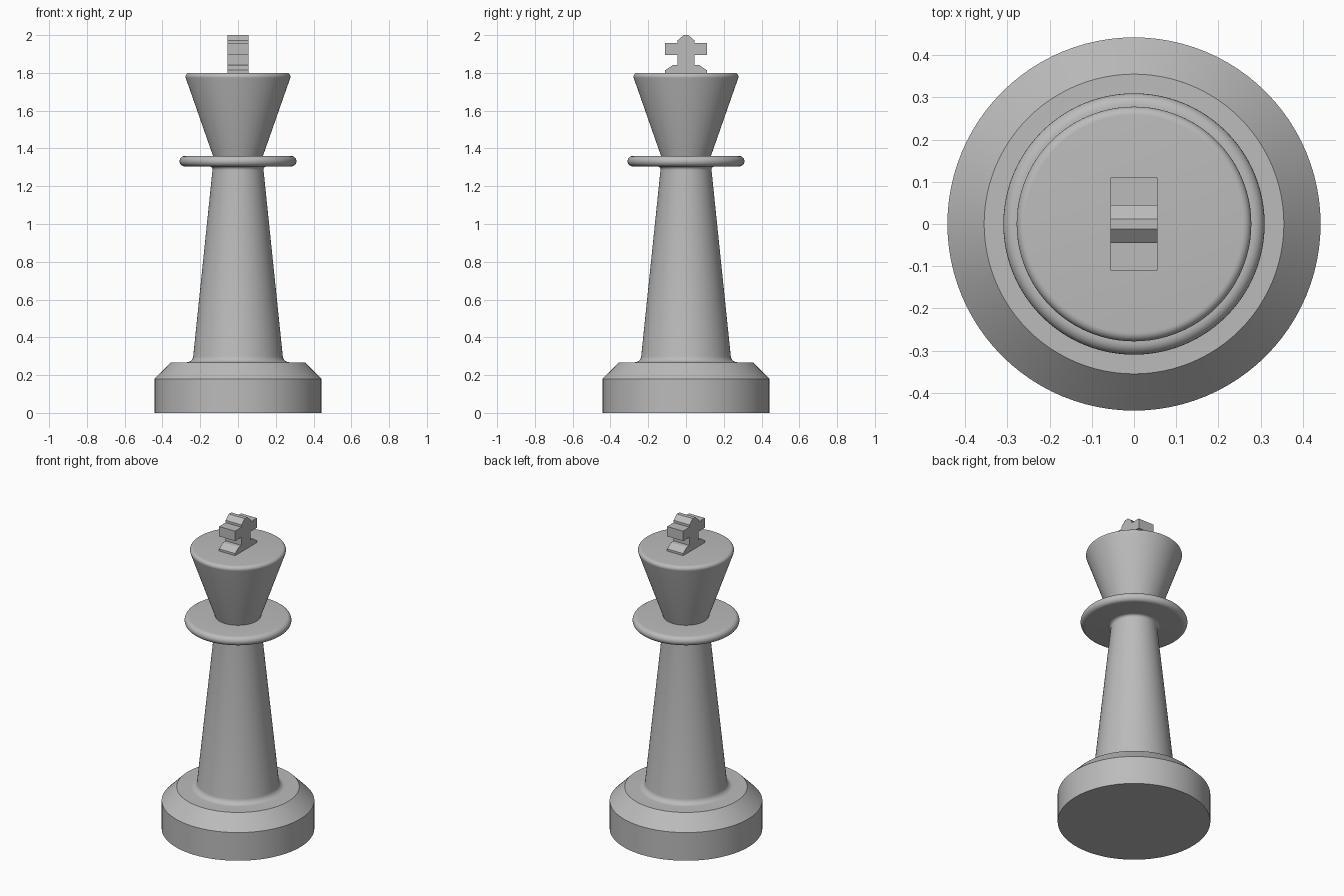
import bpy, bmesh, math

cube = bpy.data.objects.get("Cube")
if cube:
    bpy.data.objects.remove(cube, do_unlink=True)

SEGMENTS = 96

grey = bpy.data.materials.new("plain grey")
grey.use_nodes = True
colour = (0.5, 0.5, 0.5, 1)
grey.diffuse_color = colour
grey.node_tree.nodes["Principled BSDF"].inputs["Base Color"].default_value = colour


def finish(name, bm, smooth):
    bmesh.ops.recalc_face_normals(bm, faces=bm.faces)
    mesh = bpy.data.meshes.new(name)
    bm.to_mesh(mesh)
    bm.free()
    mesh.materials.append(grey)
    obj = bpy.data.objects.new(name, mesh)
    bpy.context.collection.objects.link(obj)
    if smooth:
        bpy.ops.object.select_all(action="DESELECT")
        obj.select_set(True)
        bpy.context.view_layer.objects.active = obj
        bpy.ops.object.shade_smooth_by_angle(angle=math.radians(30))
    return obj


def arc(r, z, radius, start, end, steps=8):
    """Rounded corner of a profile, centred on (r, z), angles in degrees."""
    angles = [math.radians(start + (end - start) * i / steps) for i in range(steps + 1)]
    return [(r + radius * math.cos(a), z + radius * math.sin(a)) for a in angles]


def lathe(name, profile):
    """Spin an (r, z) profile, closed on the axis, around z."""
    bm = bmesh.new()
    verts = [bm.verts.new((r, 0, z)) for r, z in profile]
    edges = [bm.edges.new(pair) for pair in zip(verts, verts[1:])]
    bmesh.ops.spin(bm, geom=verts + edges, cent=(0, 0, 0), axis=(0, 0, 1),
                   angle=math.tau, steps=SEGMENTS, use_duplicate=False)
    bmesh.ops.remove_doubles(bm, verts=bm.verts, dist=1e-5)
    return finish(name, bm, True)


# One turned body: base, tapered stem, collar and flared head
lean = math.degrees(math.atan2(0.105, 1.0))
flare = math.degrees(math.atan2(0.148, 0.425))
body = [(0, 0), (0.442, 0), (0.442, 0.18), (0.355, 0.268)]
body += arc(0.272, 0.303, 0.035, 270, 180 + lean)
body += arc(0.153, 1.287, 0.018, 180 + lean, 90)
body += arc(0.282, 1.3325, 0.0275, -90, 90, 12)
body += [(0.132, 1.36)]
body += arc(0.258, 1.78, 0.02, -flare, 90)
body += [(0, 1.8)]
lathe("turned_body", body)

# Finial: half outline in y and z, mirrored and extruded along x
half = [(0.11, 1.8), (0.11, 1.814), (0.07, 1.841), (0.045, 1.841),
        (0.045, 1.894), (0.11, 1.894), (0.11, 1.957), (0.045, 1.957),
        (0.045, 1.972), (0.012, 2.0)]
outline = half + [(-y, z) for y, z in reversed(half)]
bm = bmesh.new()
face = bm.faces.new([bm.verts.new((-0.056, y, z)) for y, z in outline])
extruded = bmesh.ops.extrude_face_region(bm, geom=[face])
bmesh.ops.translate(bm, vec=(0.112, 0, 0),
                    verts=[v for v in extruded["geom"] if isinstance(v, bmesh.types.BMVert)])
finish("cross_finial", bm, False)
